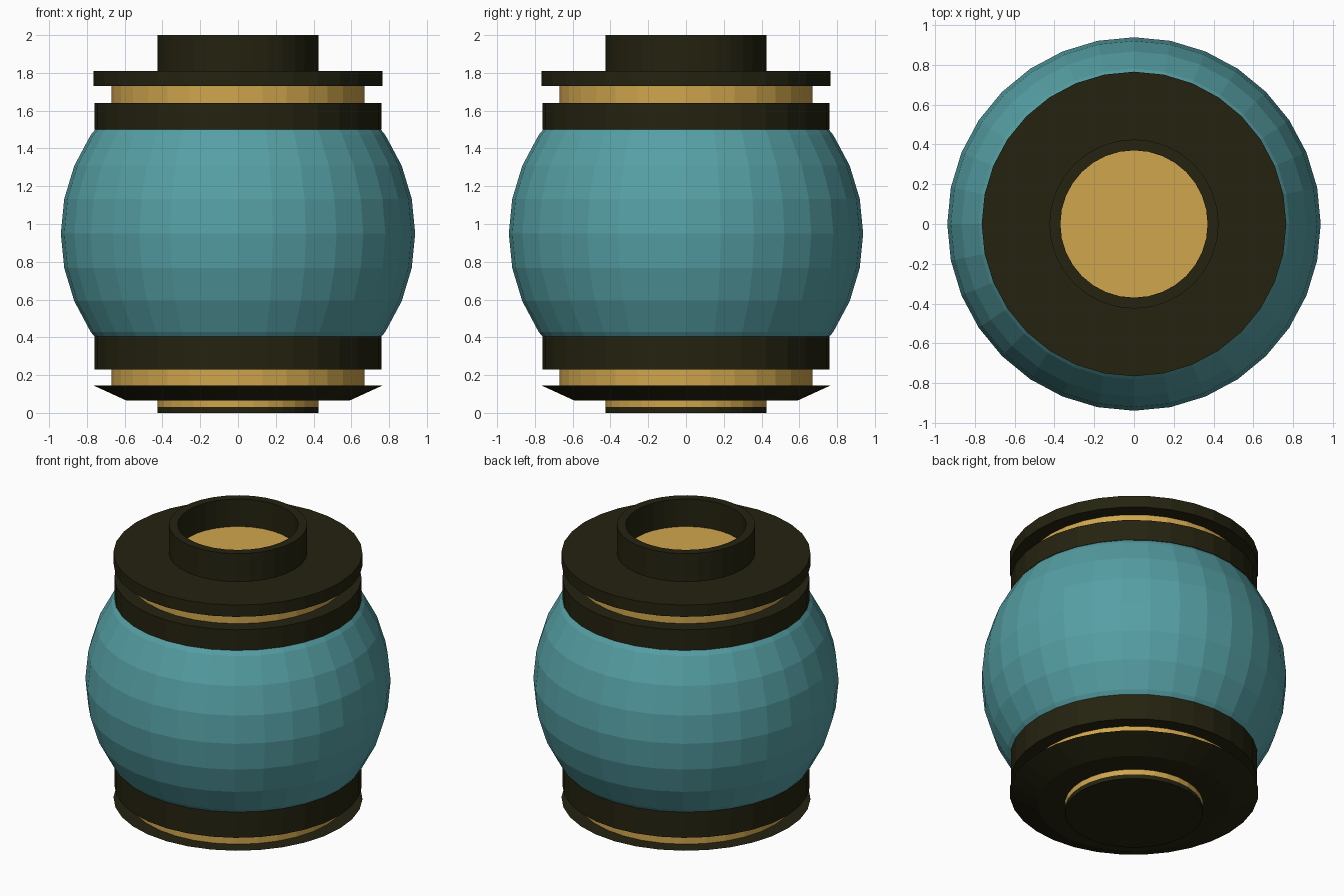
import bpy, bmesh
from math import sin, cos, pi, radians

if "Cube" in bpy.data.objects:
    bpy.data.objects.remove(bpy.data.objects["Cube"])

SIDES = 32


def material(name, rgb):
    m = bpy.data.materials.new(name)
    m.diffuse_color = (*rgb, 1.0)
    m.use_nodes = True
    m.node_tree.nodes["Principled BSDF"].inputs["Base Color"].default_value = m.diffuse_color
    return m


dark = material("dark_olive", (0.018, 0.0164, 0.005))
gold = material("gold", (0.63, 0.38, 0.075))
teal = material("teal", (0.092, 0.35, 0.375))


def lathe(name, profile, mat, loop=False):
    """Turn a (radius, z) profile, listed from bottom to top on the outside."""
    bm = bmesh.new()
    rings = []
    for r, z in profile:
        rings.append([bm.verts.new((r * cos(2 * pi * i / SIDES),
                                    r * sin(2 * pi * i / SIDES), z))
                      for i in range(SIDES)])
    pairs = list(zip(rings, rings[1:]))
    if loop:
        pairs.append((rings[-1], rings[0]))
    for a, b in pairs:
        for i in range(SIDES):
            j = (i + 1) % SIDES
            bm.faces.new((a[i], a[j], b[j], b[i]))
    if not loop:
        bm.faces.new(rings[0][::-1])
        bm.faces.new(rings[-1])
    bmesh.ops.recalc_face_normals(bm, faces=bm.faces)
    me = bpy.data.meshes.new(name)
    bm.to_mesh(me)
    bm.free()
    me.materials.append(mat)
    ob = bpy.data.objects.new(name, me)
    bpy.context.collection.objects.link(ob)
    return ob


def disc(name, r, z0, z1, mat):
    return lathe(name, [(r, z0), (r, z1)], mat)


# Base foot
disc("foot_cap", 0.425, 0.0, 0.03, dark)
disc("foot_ring", 0.425, 0.03, 0.07, gold)

# Bevelled base plate
lathe("base_plate", [(0.59, 0.065), (0.765, 0.145)], dark)

# Lower collar
disc("lower_collar", 0.67, 0.145, 0.235, gold)
disc("lower_band", 0.76, 0.23, 0.405, dark)

# Round body: a ball with its poles cut away inside the bands
steps = [radians(11.25 * k) for k in range(-4, 5)]
lathe("body", [(0.938 * cos(a), 0.95 + 0.938 * sin(a)) for a in steps], teal)

# Upper collar
disc("upper_band", 0.76, 1.5, 1.64, dark)
disc("upper_collar", 0.67, 1.635, 1.735, gold)
disc("top_flange", 0.765, 1.73, 1.81, dark)

# Open neck with a gold floor
lathe("neck", [(0.37, 1.79), (0.425, 1.79), (0.425, 2.0), (0.37, 2.0)], dark, loop=True)
disc("neck_floor", 0.372, 1.805, 1.814, gold)
